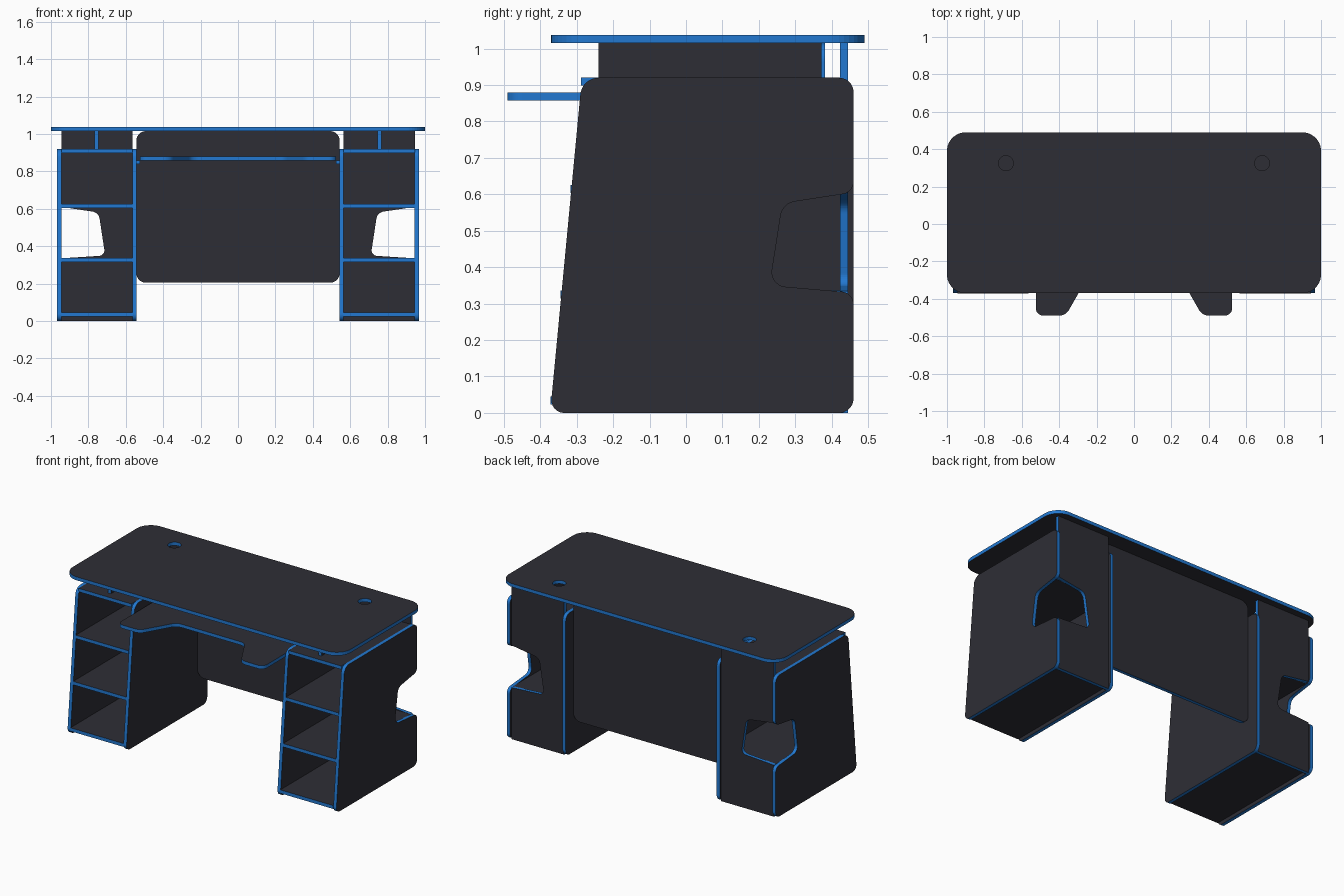
import bpy, bmesh, math
from mathutils import Vector

cube = bpy.data.objects.get("Cube")
if cube:
    bpy.data.objects.remove(cube, do_unlink=True)


def material(name, rgb):
    m = bpy.data.materials.new(name)
    m.use_nodes = True
    m.diffuse_color = (*rgb, 1)
    bsdf = m.node_tree.nodes["Principled BSDF"]
    bsdf.inputs["Base Color"].default_value = (*rgb, 1)
    bsdf.inputs["Roughness"].default_value = 0.6
    return m


DARK = material("charcoal board", (0.027, 0.027, 0.036))
BLUE = material("blue edging", (0.016, 0.19, 0.64))
T = 0.022  # board thickness


def rounded(points, segments=10):
    """Outline of (a, b, radius) corners, each turned into a circular arc."""
    out = []
    for i, (a, b, r) in enumerate(points):
        p = Vector((a, b))
        if r == 0:
            out.append(p)
            continue
        d1 = (Vector(points[i - 1][:2]) - p).normalized()
        d2 = (Vector(points[(i + 1) % len(points)][:2]) - p).normalized()
        half = d1.angle(d2) / 2
        w, reach = math.sin(half), r / math.tan(half)
        for k in range(segments + 1):
            t = k / segments
            c0, c1, c2 = (1 - t) ** 2, 2 * w * t * (1 - t), t * t
            out.append(p + (d1 * c0 + d2 * c2) * reach / (c0 + c1 + c2))
    return out


def rect(a0, a1, b0, b1, r=0):
    return [(a0, b0, r), (a1, b0, r), (a1, b1, r), (a0, b1, r)]


def circle(a, b, r, n=32):
    return [Vector((a + r * math.cos(math.tau * k / n), b + r * math.sin(math.tau * k / n)))
            for k in range(n)]


def board(name, axis, centre, points, holes=(), side=1, thick=T):
    """Flat board facing the given axis: dark faces, blue rim."""
    place = {"x": lambda p: (centre * side, p.x, p.y),
             "y": lambda p: (p.x * side, centre, p.y),
             "z": lambda p: (p.x * side, p.y, centre)}[axis]
    bm = bmesh.new()
    for loop in [rounded(points), *holes]:
        vs = [bm.verts.new(place(p)) for p in loop]
        for i, v in enumerate(vs):
            bm.edges.new((vs[i - 1], v))
    bmesh.ops.triangle_fill(bm, edges=bm.edges[:], use_beauty=True)
    bmesh.ops.recalc_face_normals(bm, faces=bm.faces[:])
    mesh = bpy.data.meshes.new(name)
    bm.to_mesh(mesh)
    bm.free()
    mesh.materials.append(DARK)
    mesh.materials.append(BLUE)
    ob = bpy.data.objects.new(name, mesh)
    bpy.context.collection.objects.link(ob)
    mod = ob.modifiers.new("thickness", "SOLIDIFY")
    mod.thickness = thick
    mod.offset = 0
    mod.material_offset_rim = 1
    return ob


def front(z):
    """Sloping front line of the pedestals."""
    return -0.373 + 0.095 * z


# Desk top with two cable holes
board("desk_top", "z", 1.026, rect(-1, 1, -0.37, 0.49, 0.1),
      holes=[circle(x, 0.325, 0.04) for x in (-0.685, 0.685)])

# Back panel of the leg space
board("modesty_panel", "y", 0.37, rect(-0.543, 0.543, 0.205, 1.015, 0.05))

# Keyboard tray with two forward tongues
half_tray = [(0.245, -0.28, 0.06), (0.365, -0.49, 0.06), (0.525, -0.49, 0.04), (0.525, 0.05, 0.03)]
board("keyboard_tray", "z", 0.869,
      half_tray + [(-a, b, r) for a, b, r in reversed(half_tray)])

# Pedestal outlines
side_start = [(front(0), 0, 0.035), (front(0.92), 0.92, 0.05), (0.46, 0.92, 0.04)]
side_notch = [(0.46, 0.605, 0.035), (0.265, 0.575, 0.045), (0.23, 0.35, 0.04), (0.46, 0.33, 0.035)]
side_end = [(0.46, 0, 0.04)]
back_outline = [(0.565, 0, 0), (0.565, 1.015, 0), (0.945, 1.015, 0), (0.945, 0.61, 0),
                (0.745, 0.58, 0.045), (0.71, 0.35, 0.03), (0.945, 0.335, 0), (0.945, 0, 0)]

# Both pedestals, with their shelves, risers and tray runners
for side, word in ((1, "left"), (-1, "right")):
    board(word + "_outer_side", "x", 0.956, side_start + side_notch + side_end, side=side)
    board(word + "_inner_side", "x", 0.554, side_start + side_end, side=side)
    board(word + "_pedestal_back", "y", 0.434, back_outline, side=side)
    for label, z in (("bottom", 0.034), ("lower", 0.325), ("upper", 0.615), ("top", 0.909)):
        board(f"{word}_{label}_shelf", "z", z,
              rect(0.565, 0.945, front(z) - 0.002, 0.423), side=side)
    board(word + "_top_riser", "x", 0.757, rect(-0.24, 0.372, 0.92, 1.015), side=side)
    board(word + "_tray_runner", "x", 0.534, rect(-0.26, 0.05, 0.838, 0.858), side=side, thick=0.018)
